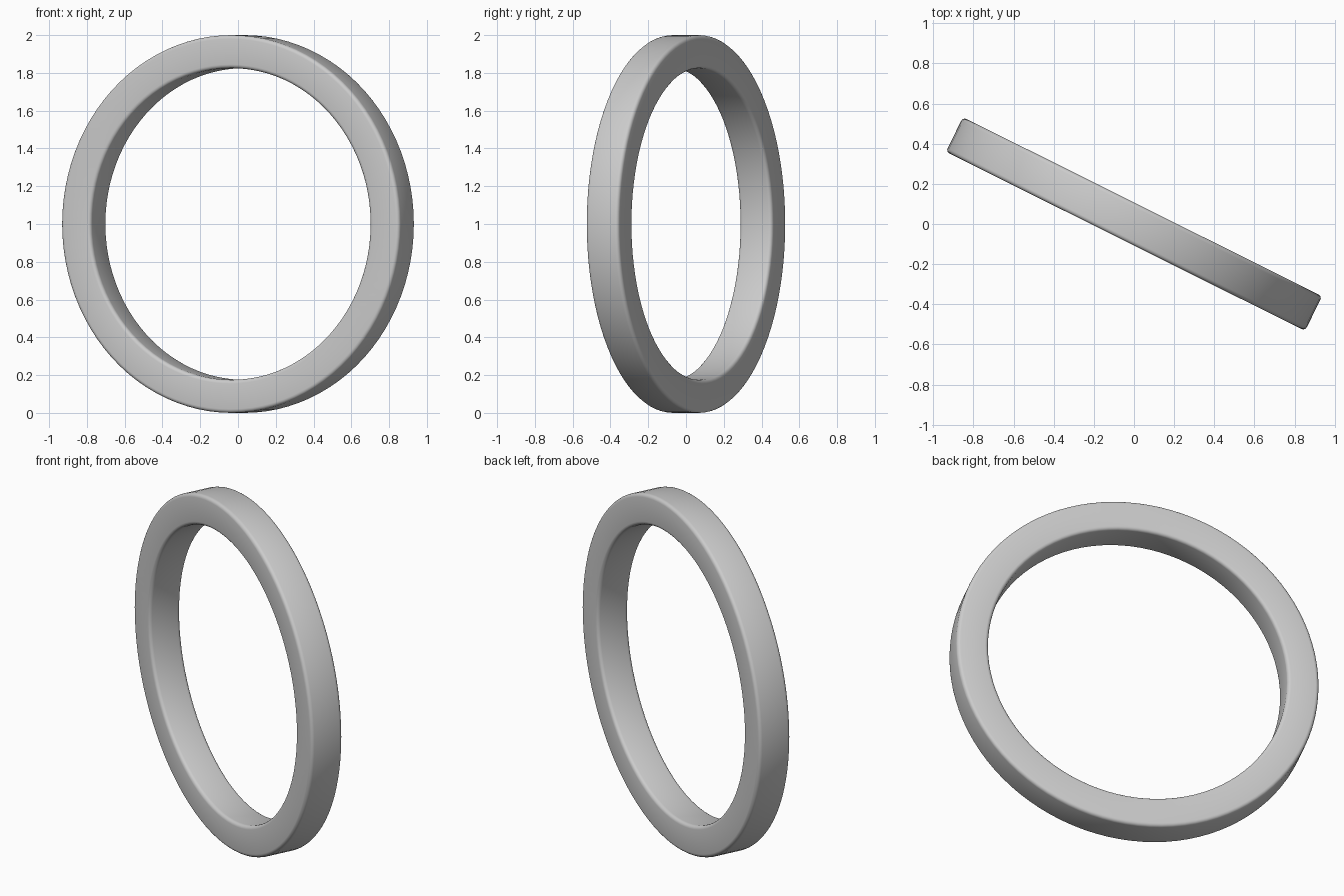
import bpy, bmesh
from math import sin, cos, pi, radians

if "Cube" in bpy.data.objects:
    bpy.data.objects.remove(bpy.data.objects["Cube"])

R_OUT, R_IN, HALF_W, BEVEL = 1.0, 0.825, 0.096, 0.02
SEGMENTS, CORNER_STEPS = 96, 4

# Rounded rectangular cross-section as (radius, axial) points
profile = []
corners = [(R_OUT - BEVEL, HALF_W - BEVEL), (R_IN + BEVEL, HALF_W - BEVEL),
           (R_IN + BEVEL, -HALF_W + BEVEL), (R_OUT - BEVEL, -HALF_W + BEVEL)]
for i, (r, y) in enumerate(corners):
    for k in range(CORNER_STEPS + 1):
        a = (i + k / CORNER_STEPS) * pi / 2
        profile.append((r + BEVEL * cos(a), y + BEVEL * sin(a)))

# Ring: sweep the section around the horizontal axis
bm = bmesh.new()
rings = []
for s in range(SEGMENTS):
    t = 2 * pi * s / SEGMENTS
    rings.append([bm.verts.new((r * cos(t), y, r * sin(t))) for r, y in profile])
n = len(profile)
for s in range(SEGMENTS):
    a, b = rings[s], rings[(s + 1) % SEGMENTS]
    for j in range(n):
        k = (j + 1) % n
        bm.faces.new((a[j], a[k], b[k], b[j])).smooth = True
bmesh.ops.recalc_face_normals(bm, faces=bm.faces)

mesh = bpy.data.meshes.new("ring")
bm.to_mesh(mesh)
bm.free()
ring = bpy.data.objects.new("ring", mesh)
bpy.context.collection.objects.link(ring)

# Stand it upright on the ground, turned about z
ring.location = (0, 0, R_OUT)
ring.rotation_euler = (0, 0, radians(-26.5))
